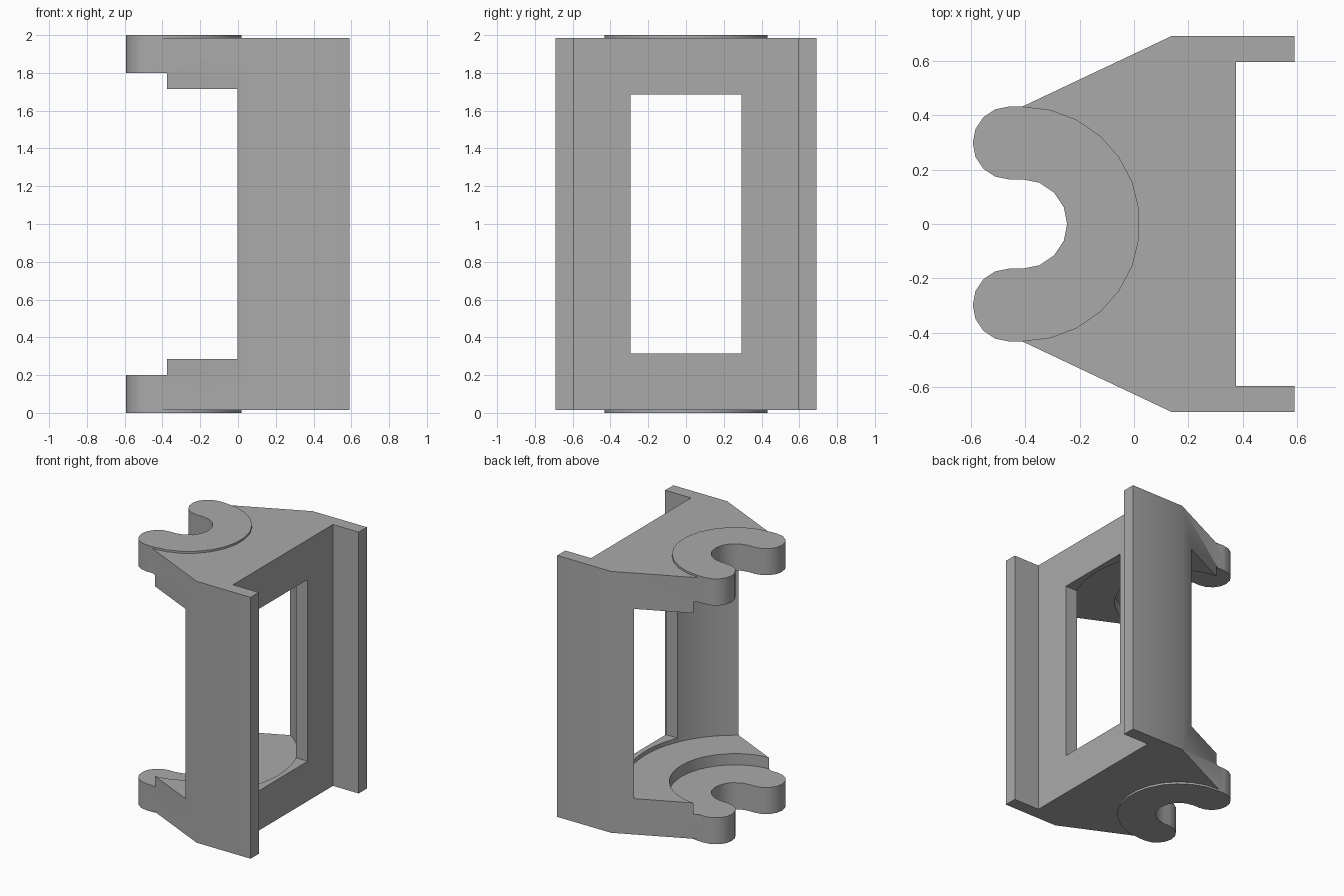
import bpy, bmesh, math
from math import cos, sin, radians

if "Cube" in bpy.data.objects:
    bpy.data.objects.remove(bpy.data.objects["Cube"])

GREY = (0.4, 0.4, 0.4)
mat = bpy.data.materials.new("plain grey")
mat.use_nodes = True
mat.diffuse_color = (*GREY, 1)
mat.node_tree.nodes["Principled BSDF"].inputs["Base Color"].default_value = (*GREY, 1)

CX = -0.41            # axis of the round clips and cavity
BASE, TOP = 0.015, 1.985


def arc(cx, cy, r, start, end, steps):
    angles = [radians(start + (end - start) * i / steps) for i in range(steps + 1)]
    return [(cx + r * cos(a), cy + r * sin(a)) for a in angles]


def extrude(name, outline, z0, z1):
    """Solid prism from an xy outline."""
    bm = bmesh.new()
    face = bm.faces.new([bm.verts.new((x, y, z0)) for x, y in outline])
    top = bmesh.ops.extrude_face_region(bm, geom=[face])["geom"]
    verts = [v for v in top if isinstance(v, bmesh.types.BMVert)]
    bmesh.ops.translate(bm, vec=(0, 0, z1 - z0), verts=verts)
    bmesh.ops.recalc_face_normals(bm, faces=bm.faces)
    mesh = bpy.data.meshes.new(name)
    bm.to_mesh(mesh)
    bm.free()
    mesh.materials.append(mat)
    obj = bpy.data.objects.new(name, mesh)
    bpy.context.collection.objects.link(obj)
    return obj


def combine(target, tool, operation):
    """Apply a boolean and discard the tool."""
    mod = target.modifiers.new("join", "BOOLEAN")
    mod.operation, mod.object, mod.solver = operation, tool, "EXACT"
    bpy.context.view_layer.objects.active = target
    bpy.ops.object.modifier_apply(modifier=mod.name)
    bpy.data.objects.remove(tool)


def disc(r, steps):
    return arc(CX, 0, r, 0, 360, steps)[:-1]


# Bracket body: tapered block with a channel between two lips
half = [(0.375, 0.595), (0.59, 0.595), (0.59, 0.692), (0.14, 0.692), (CX, 0.432)]
notch = arc(CX, 0, 0.3, 90, -90, 16)
body = extrude("bracket_body",
               half + notch + [(x, -y) for x, y in reversed(half)], BASE, TOP)

# Round cavity between the end plates, and shallower seats around the clips
combine(body, extrude("cavity_cutter", disc(0.747, 72), 0.285, 1.715), "DIFFERENCE")
combine(body, extrude("seat_cutter", disc(0.45, 48), 0.2, 1.8), "DIFFERENCE")

# Rectangular window through the back wall
window = [(0, -0.295), (0.5, -0.295), (0.5, 0.295), (0, 0.295)]
combine(body, extrude("window_cutter", window, 0.315, 1.685), "DIFFERENCE")

# C-shaped clips with rounded prongs at both ends
prong = arc(-0.459, 0.298, 0.134, 90, 270, 8)
outer = arc(CX, 0, 0.432, -90, 90, 13)
inner = arc(CX, 0, 0.164, 90, -90, 8)
lower_prong = [(x, -y) for x, y in reversed(prong)]
clip = outer + prong + inner + lower_prong
for z in (0, 1.8):
    combine(body, extrude("clip", clip, z, z + 0.2), "UNION")

# Smooth curved walls, keeping corners crisp
bpy.ops.object.select_all(action="DESELECT")
body.select_set(True)
bpy.context.view_layer.objects.active = body
bpy.ops.object.shade_smooth_by_angle(angle=radians(30))
